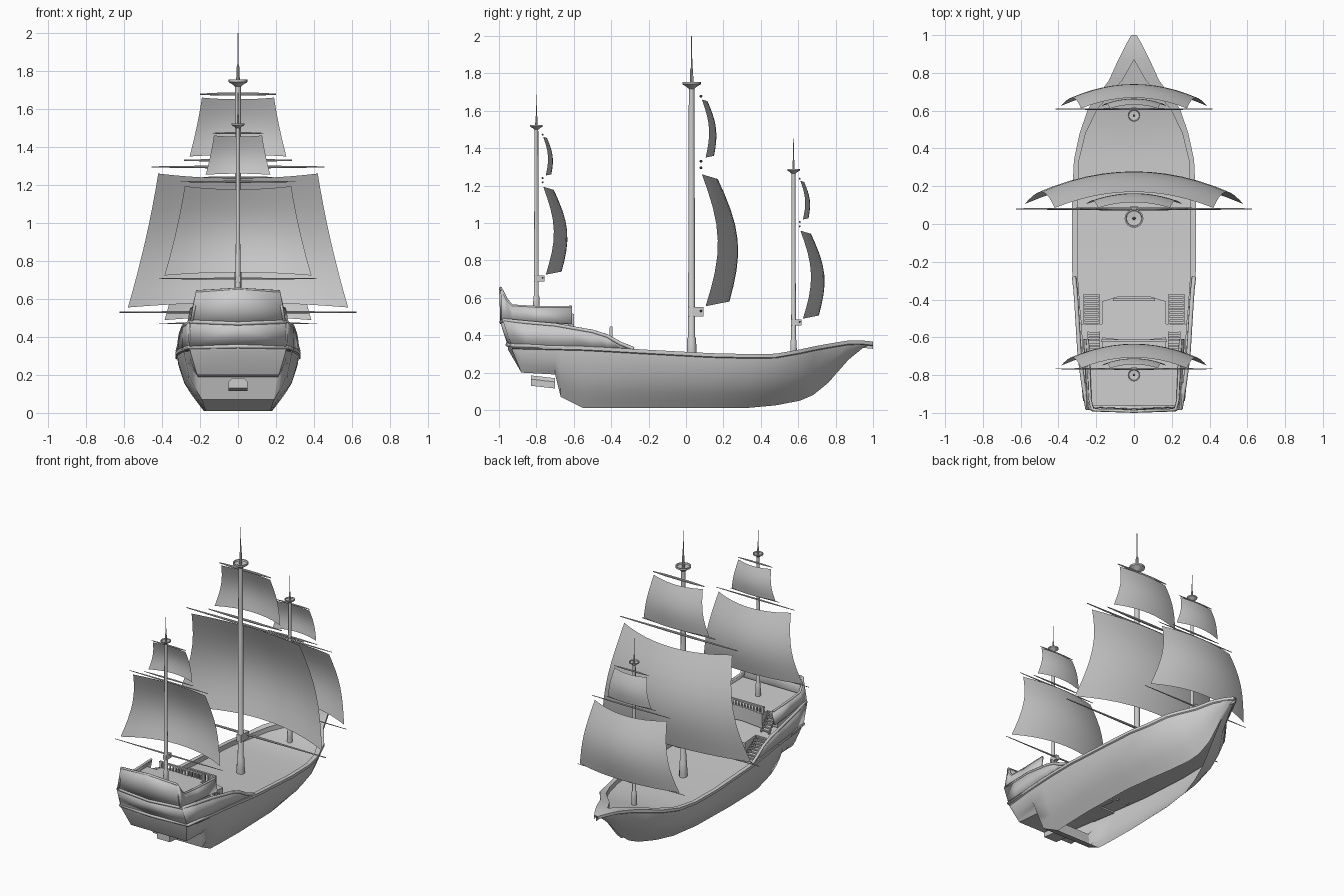
import bpy, bmesh, math
from mathutils import Vector

cube = bpy.data.objects.get("Cube")
if cube:
    bpy.data.objects.remove(cube)


# ---------- helpers ----------
def finish(name, bm, angle=35):
    bmesh.ops.remove_doubles(bm, verts=bm.verts, dist=1e-5)
    bmesh.ops.recalc_face_normals(bm, faces=bm.faces)
    mesh = bpy.data.meshes.new(name)
    bm.to_mesh(mesh)
    bm.free()
    obj = bpy.data.objects.new(name, mesh)
    bpy.context.collection.objects.link(obj)
    bpy.ops.object.select_all(action='DESELECT')
    obj.select_set(True)
    bpy.context.view_layer.objects.active = obj
    bpy.ops.object.shade_smooth_by_angle(angle=math.radians(angle))
    return obj


def loft(name, rows, mirror=False, thickness=0, angle=35):
    """Skin consecutive rows of points."""
    bm = bmesh.new()
    grid = [[bm.verts.new(p) for p in row] for row in rows]
    for a, b in zip(grid, grid[1:]):
        for i in range(len(a) - 1):
            bm.faces.new((a[i], a[i + 1], b[i + 1], b[i]))
    obj = finish(name, bm, angle)
    if mirror:
        obj.modifiers.new("Mirror", 'MIRROR')
    if thickness:
        solid = obj.modifiers.new("Solidify", 'SOLIDIFY')
        solid.thickness, solid.offset = thickness, 0
    return obj


def lathe(name, profile, origin, scale=1, axis='Z', sides=12):
    rows = []
    for r, h in profile:
        ring = []
        for i in range(sides + 1):
            a = math.tau * (i % sides) / sides
            c, s = r * math.cos(a), r * math.sin(a)
            p = Vector((c, s, h)) if axis == 'Z' else Vector((h, c, s))
            ring.append(Vector(origin) + p * scale)
        rows.append(ring)
    rows = [[p for p in row] for row in rows]
    bm = bmesh.new()
    grid = [[bm.verts.new(p) for p in row[:-1]] for row in rows]
    for a, b in zip(grid, grid[1:]):
        for i in range(sides):
            j = (i + 1) % sides
            bm.faces.new((a[i], a[j], b[j], b[i]))
    bm.faces.new(grid[0])
    bm.faces.new(grid[-1])
    return finish(name, bm)


def boxes(name, items):
    bm = bmesh.new()
    for centre, size in items:
        verts = bmesh.ops.create_cube(bm, size=1)["verts"]
        for v in verts:
            v.co = Vector(centre) + Vector(a * b for a, b in zip(v.co, size))
    return finish(name, bm)


def platform(name, outline, depth):
    """Extrude a mirrored half outline downwards."""
    pts = outline + [(-x, y, z) for x, y, z in reversed(outline) if x > 0]
    bm = bmesh.new()
    face = bm.faces.new([bm.verts.new(p) for p in pts])
    new = bmesh.ops.extrude_face_region(bm, geom=[face])["geom"]
    for v in new:
        if isinstance(v, bmesh.types.BMVert):
            v.co.z -= depth
    return finish(name, bm)


def moulding(name, half, radius):
    """Bead along a half path, mirrored; the path ends on the centre line."""
    pts = half + [(-x, y, z) for x, y, z in reversed(half) if x > 0]
    curve = bpy.data.curves.new(name, 'CURVE')
    curve.dimensions = '3D'
    curve.bevel_depth, curve.bevel_resolution = radius, 1
    curve.use_fill_caps = True
    spline = curve.splines.new('POLY')
    spline.points.add(len(pts) - 1)
    for sp, p in zip(spline.points, pts):
        sp.co = (*p, 1)
    obj = bpy.data.objects.new(name, curve)
    bpy.context.collection.objects.link(obj)


# ---------- hull: y, rail half width, rail z, bottom half width, bottom z ----------
stations = [
    (1.0, .006, .362, 0, .355), (.95, .035, .367, 0, .335), (.87, .075, .368, 0, .27),
    (.76, .125, .35, .01, .145), (.68, .185, .335, .03, .08), (.61, .235, .32, .055, .05),
    (.48, .28, .297, .1, .025), (.34, .31, .295, .14, .012), (.13, .32, .3, .17, .01),
    (-.24, .32, .32, .18, .01), (-.45, .305, .332, .175, .01), (-.55, .295, .337, .17, .01),
    (-.67, .285, .34, .19, .07), (-.7, .283, .341, .21, .19), (-.88, .26, .345, .215, .2),
    (-.93, .255, .347, .25, .32)]
profile = [(1, 1), (.85, .97), (.5, .75), (.27, .45), (.12, .2), (0, 0)]
loft("hull", [[(b + (w - b) * g, y, k + (r - k) * f) for f, g in profile]
              for y, w, r, b, k in stations], mirror=True, angle=45)

under = [[(b, y, k), (0, y - (.02 if y < -.9 else 0), k)]
         for y, w, r, b, k in stations if y < -.5]
under.append([(.255, -.935, .347), (0, -.955, .35)])
loft("stern_underside", under, mirror=True)


def inner(y, w):
    return max(0, w - .02 - .055 * min(1, max(0, (y - .45) / .4)))


loft("bulwark_rail", [[(w, y, r - .02), (w + .008, y, r - .015), (w + .008, y, r + .004),
                       (inner(y, w), y, r + .004), (inner(y, w), y, r - .035)]
                      for y, w, r, b, k in stations], mirror=True)
loft("main_deck", [[(inner(y, w), y, r - .03), (0, y, r - .03)]
                   for y, w, r, b, k in stations if y < .9], mirror=True)
moulding("stern_band", [(.29, -.6, .335), (.262, -.93, .345), (0, -.955, .35)], .011)

# ---------- quarterdeck ----------
quarter = [(-.28, .318, .328), (-.35, .31, .355), (-.42, .305, .395), (-.5, .3, .42),
           (-.7, .288, .455), (-.85, .268, .468)]
side = [[(w - .005, y, .325), (w, y, z)] for y, w, z in quarter]
side.append([(.255, -.93, .345), (.25, -.98, .48)])
loft("quarterdeck_side", side, mirror=True, thickness=.014)
loft("lower_transom", [[(.255, -.93, .345), (0, -.95, .35)],
                       [(.25, -.975, .48), (0, -.988, .468)]], mirror=True, thickness=.01)
moulding("quarter_rail", [(w, y, z) for y, w, z in quarter]
         + [(.25, -.975, .48), (0, -.988, .47)], .011)


def quarter_z(y):
    return .385 - .08 * (y + .4)


plan = [(0, -.385), (.09, -.385), (.17, -.41), (.17, -.53), (.28, -.53), (.27, -.7), (.24, -.93)]
platform("quarterdeck", [(x, y, quarter_z(y)) for x, y in plan], .1)

# ---------- poop ----------
poop = [(-.61, .262, .46, .548), (-.8, .252, .47, .55), (-.93, .246, .48, .558),
        (-.96, .245, .482, .59), (-.985, .243, .484, .64)]
loft("poop_side", [[(w, y, lo), (w - .18 * (hi - lo), y, hi)] for y, w, lo, hi in poop],
     mirror=True, thickness=.014)
loft("poop_transom", [[(.245, -.972, .48), (0, -.987, .468)],
                      [(.232, -.978, .56), (0, -.99, .56)],
                      [(.222, -.986, .635), (0, -.994, .652)]], mirror=True, thickness=.012)
moulding("poop_rail", [(w - .18 * (hi - lo), y, hi) for y, w, lo, hi in poop]
         + [(0, -.992, .652)], .008)
plan = [(0, -.62), (.17, -.6), (.17, -.66), (.25, -.66), (.235, -.96)]
platform("poop_deck", [(x, y, .515 - .05 * (y + .61)) for x, y in plan], .1)


# ---------- railings and stairs ----------
def railing(name, half_width, y, z, height, count):
    parts = [((0, y, z + height), (2 * half_width + .02, .014, .01))]
    for i in range(count):
        x = half_width * (2 * i / (count - 1) - 1)
        thick = .016 if i in (0, count - 1) else .008
        parts.append(((x, y, z + height / 2), (thick, thick, height)))
    boxes(name, parts)


railing("quarterdeck_railing", .1, -.4, .382, .06, 9)
railing("poop_railing", .165, -.618, .51, .045, 15)


def stairs(name, x, width, start, end, steps):
    parts = []
    for i in range(steps):
        t = (i + .5) / steps
        y, z = (a + (b - a) * t for a, b in zip(start, end))
        parts.append(((x, y, z), (width, .014, .008)))
        for s in (-1, 1):
            parts.append(((x + s * width / 2, y, z - .004),
                          (.006, abs(end[0] - start[0]) / steps, .024)))
    obj = boxes(name, parts)
    obj.modifiers.new("Mirror", 'MIRROR')


stairs("quarterdeck_stairs", .225, .08, (-.37, .3), (-.53, .395), 8)
stairs("poop_stairs", .212, .06, (-.57, .41), (-.66, .51), 6)

# ---------- rudder ----------
rudder = [[(.05, y, z), (.05, y, z + .035), (.03, y, z + .055), (-.03, y, z + .055),
           (-.05, y, z + .035), (-.05, y, z), (.05, y, z)] for y, z in ((-.83, .13), (-.7, .115))]
loft("rudder", rudder)
for y, z in ((-.83, .13), (-.7, .115)):
    loft("rudder_end", [[(.05, y, z), (-.05, y, z)], [(.05, y, z + .035), (-.05, y, z + .035)],
                        [(.03, y, z + .055), (-.03, y, z + .055)]])


# ---------- masts, yards and sails ----------
def sail(name, y0, z0, s, z_top, z_bot, w_top, w_bot, belly, sweep):
    rows = []
    for j in range(9):
        v = j / 8
        half = w_top + (w_bot - w_top) * (.7 * v + .3 * v * v)
        bulge = .055 + .02 * v + belly * math.sin(math.pi * v)
        depth = sweep * (1 + .5 * v)
        row = []
        for i in range(-6, 7):
            u = i / 6
            dip = (1 - u * u) * .025 * (2 * v - 1) * sweep / .085
            z = z_top + (z_bot - z_top) * v + dip
            row.append((u * half * s, y0 + s * (bulge + depth * (1 - u * u)), z0 + s * z))
        rows.append(row)
    loft(name, rows, angle=60)


def rigged_mast(prefix, y, z, s):
    base = (0, y, z)
    lathe(prefix + "_mast", [(.026, -.06), (.026, 0), (.024, .07), (.019, .08), (.015, 1.42)], base, s)
    lathe(prefix + "_lookout", [(.012, 1.405), (.03, 1.42), (.05, 1.432), (.05, 1.444),
                                (.043, 1.444), (.04, 1.434), (.01, 1.43)], base, s, sides=16)
    lathe(prefix + "_pole", [(.01, 1.42), (.008, 1.51), (.004, 1.52), (.002, 1.69)], base, s, sides=8)
    for label, h, half in (("lower", .22, .625), ("middle", .985, .455),
                           ("upper", 1.02, .285), ("top", 1.368, .2)):
        lathe(prefix + "_" + label + "_yard", [(.003, -half), (.008, -.1), (.008, .1), (.003, half)],
              (0, y + .05 * s, z + h * s), s, axis='X', sides=8)
    boxes(prefix + "_yard_bracket", [((0, y + .022 * s, z + .215 * s), (.036 * s, .085 * s, .05 * s))])
    sail(prefix + "_main_sail", y, z, s, .95, .245, .42, .58, .075, .085)
    sail(prefix + "_top_sail", y, z, s, 1.35, 1.04, .19, .255, .028, .03)


rigged_mast("main", .03, .31, 1)
rigged_mast("fore", .575, .325, .667)
rigged_mast("aft", -.8, .56, .667)
